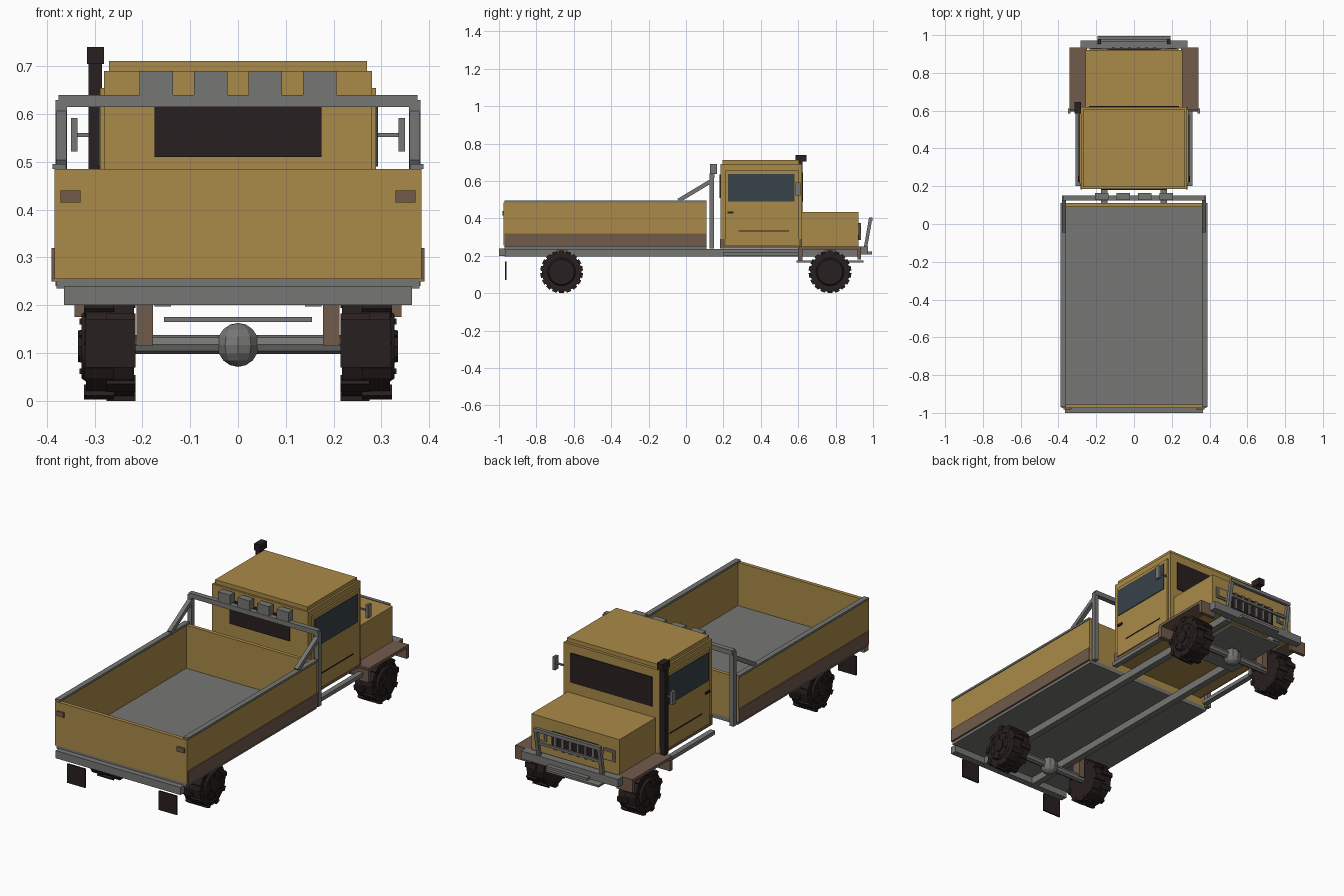
import bpy, bmesh, math
from mathutils import Matrix, Vector

if "Cube" in bpy.data.objects:
    bpy.data.objects.remove(bpy.data.objects["Cube"])


def material(name, r, g, b):
    m = bpy.data.materials.new(name)
    m.diffuse_color = (r, g, b, 1)
    m.use_nodes = True
    m.node_tree.nodes["Principled BSDF"].inputs["Base Color"].default_value = m.diffuse_color
    return m


GOLD = material("gold paint", 0.40, 0.255, 0.065)
GREY = material("grey metal", 0.18, 0.18, 0.175)
BROWN = material("brown trim", 0.165, 0.105, 0.07)
DARK = material("dark rubber", 0.022, 0.014, 0.014)
GLASS = material("blue side glass", 0.038, 0.055, 0.065)


def finish(name, bm, mat):
    bmesh.ops.recalc_face_normals(bm, faces=bm.faces)
    me = bpy.data.meshes.new(name)
    bm.to_mesh(me)
    bm.free()
    me.materials.append(mat)
    ob = bpy.data.objects.new(name, me)
    bpy.context.collection.objects.link(ob)
    return ob


def add_box(bm, x, y, z, rot=Matrix()):
    size = Matrix.Diagonal((x[1] - x[0], y[1] - y[0], z[1] - z[0], 1))
    mid = Matrix.Translation([(a[0] + a[1]) / 2 for a in (x, y, z)])
    bmesh.ops.create_cube(bm, size=1, matrix=rot @ mid @ size)


def box(name, x, y, z, mat, both=False):
    bm = bmesh.new()
    add_box(bm, x, y, z)
    if both:
        add_box(bm, (-x[1], -x[0]), y, z)
    return finish(name, bm, mat)


def centred(name, w, y, z, mat):
    return box(name, (-w, w), y, z, mat)


def add_bar(bm, a, b, t):
    a, b = Vector(a), Vector(b)
    d = b - a
    rot = Matrix.Translation((a + b) / 2) @ d.to_track_quat('Z', 'Y').to_matrix().to_4x4()
    add_box(bm, (-t, t), (-t, t), (-d.length / 2, d.length / 2), rot)


def bars(name, a, b, t, mat):
    bm = bmesh.new()
    for s in (1, -1):
        add_bar(bm, (a[0] * s, *a[1:]), (b[0] * s, *b[1:]), t)
    return finish(name, bm, mat)


def add_drum(bm, r, x0, x1, y, z, n, r2=None):
    m = Matrix.Translation(((x0 + x1) / 2, y, z)) @ Matrix.Rotation(math.pi / 2, 4, 'Y')
    bmesh.ops.create_cone(bm, cap_ends=True, segments=n, radius1=r,
                          radius2=r if r2 is None else r2, depth=x1 - x0, matrix=m)


# Cargo bed
centred("bed_floor", 0.38, (-0.97, 0.11), (0.235, 0.258), GREY)
box("bed_side", (0.365, 0.384), (-0.97, 0.11), (0.25, 0.485), GOLD, True)
box("bed_side_trim", (0.38, 0.39), (-0.97, 0.11), (0.25, 0.32), BROWN, True)
box("bed_top_rail", (0.36, 0.388), (-0.97, 0.11), (0.485, 0.496), GREY, True)
centred("tailgate", 0.384, (-0.975, -0.955), (0.255, 0.485), GOLD)
centred("headboard", 0.384, (0.09, 0.11), (0.25, 0.485), GOLD)
box("tail_light", (0.33, 0.372), (-0.982, -0.974), (0.415, 0.44), BROWN, True)
centred("rear_bumper", 0.364, (-1.0, -0.965), (0.2, 0.24), GREY)
box("mud_flap", (0.215, 0.32), (-0.968, -0.96), (0.07, 0.17), DARK, True)

# Roll bar with braces and lamps
box("roll_bar_post", (0.358, 0.382), (0.125, 0.15), (0.24, 0.63), GREY, True)
centred("roll_bar_top", 0.376, (0.125, 0.152), (0.615, 0.64), GREY)
bars("roll_bar_brace", (0.37, -0.04, 0.495), (0.37, 0.135, 0.6), 0.011, GREY)
bm = bmesh.new()
for cx in (-0.171, -0.057, 0.057, 0.171):
    add_box(bm, (cx - 0.035, cx + 0.035), (0.127, 0.165), (0.638, 0.69))
finish("roof_lamps", bm, GREY)

# Chassis
box("frame_rail", (0.14, 0.175), (-0.97, 0.93), (0.197, 0.236), GREY, True)
centred("skid_plate", 0.155, (0.59, 0.95), (0.165, 0.175), GREY)
box("side_step", (0.282, 0.31), (0.2, 0.61), (0.2, 0.22), GREY, True)

# Cab
centred("cab_body", 0.28, (0.185, 0.62), (0.24, 0.69), GOLD)
centred("cab_roof", 0.27, (0.195, 0.605), (0.69, 0.711), GOLD)
box("cab_sill", (0.275, 0.284), (0.183, 0.62), (0.24, 0.29), BROWN, True)
box("door", (0.278, 0.289), (0.212, 0.605), (0.258, 0.655), GOLD, True)
box("side_window", (0.285, 0.293), (0.225, 0.58), (0.49, 0.637), GLASS, True)
box("door_crease", (0.288, 0.291), (0.28, 0.55), (0.33, 0.336), DARK, True)
box("door_handle", (0.288, 0.297), (0.222, 0.255), (0.427, 0.437), DARK, True)
centred("rear_window", 0.175, (0.179, 0.187), (0.51, 0.635), DARK)
centred("windshield", 0.238, (0.617, 0.625), (0.49, 0.645), DARK)
box("mirror_arm", (0.285, 0.34), (0.595, 0.603), (0.552, 0.56), GREY, True)
box("mirror", (0.336, 0.35), (0.585, 0.612), (0.522, 0.592), GREY, True)
box("snorkel_pipe", (-0.313, -0.285), (0.592, 0.622), (0.25, 0.71), DARK)
box("snorkel_head", (-0.316, -0.281), (0.585, 0.645), (0.705, 0.74), DARK)

# Hood, grille and headlights
centred("hood", 0.257, (0.615, 0.922), (0.245, 0.434), GOLD)
centred("grille", 0.135, (0.92, 0.928), (0.285, 0.375), DARK)
bm = bmesh.new()
for i in range(6):
    cx = -0.11 + i * 0.044
    add_box(bm, (cx - 0.007, cx + 0.007), (0.925, 0.936), (0.285, 0.375))
finish("grille_bars", bm, GREY)
box("headlight_frame", (0.165, 0.235), (0.92, 0.928), (0.31, 0.37), GREY, True)
box("headlight_lens", (0.175, 0.225), (0.926, 0.933), (0.32, 0.36), GOLD, True)

# Fenders with drooping ends
box("fender_top", (0.25, 0.342), (0.605, 0.935), (0.235, 0.25), BROWN, True)
box("fender_rear_end", (0.25, 0.342), (0.6, 0.622), (0.175, 0.24), BROWN, True)
box("fender_front_end", (0.25, 0.342), (0.918, 0.935), (0.18, 0.24), BROWN, True)

# Front bumper and bull bar
centred("front_bumper", 0.283, (0.93, 0.972), (0.208, 0.25), GREY)
centred("winch_plate", 0.12, (0.965, 0.995), (0.208, 0.222), GREY)
bars("bull_bar_post", (0.185, 0.96, 0.245), (0.185, 0.987, 0.4), 0.009, GREY)
bm = bmesh.new()
add_bar(bm, (-0.194, 0.987, 0.395), (0.194, 0.987, 0.395), 0.009)
add_bar(bm, (-0.185, 0.973, 0.32), (0.185, 0.973, 0.32), 0.006)
finish("bull_bar_cross", bm, GREY)

# Axles, suspension and wheels
for end, wy in (("rear", -0.665), ("front", 0.77)):
    bm = bmesh.new()
    add_drum(bm, 0.02, -0.22, 0.22, wy, 0.118, 8)
    finish(end + "_axle", bm, GREY)
    bm = bmesh.new()
    bmesh.ops.create_uvsphere(bm, u_segments=10, v_segments=8, radius=0.046,
                              matrix=Matrix.Translation((0, wy, 0.117)))
    finish(end + "_differential", bm, GREY)
    box(end + "_suspension", (0.178, 0.212), (wy - 0.025, wy + 0.025), (0.115, 0.235), BROWN, True)
    for side, s in (("left", -1), ("right", 1)):
        bm = bmesh.new()
        add_drum(bm, 0.106, 0.218, 0.318, 0, 0, 18)
        add_drum(bm, 0.075, 0.318, 0.328, 0, 0, 18, 0.068)
        add_drum(bm, 0.035, 0.326, 0.335, 0, 0, 10)
        for i in range(18):
            r = Matrix.Rotation(math.tau * i / 18, 4, 'X')
            add_box(bm, (0.215, 0.275) if i % 2 else (0.26, 0.322), (-0.013, 0.013), (0.09, 0.114), r)
        for i in range(6):
            r = Matrix.Rotation(math.tau * i / 6, 4, 'X')
            add_box(bm, (0.326, 0.332), (-0.006, 0.006), (0.046, 0.058), r)
        bm.transform(Matrix.Translation((0, wy, 0.114)) @ Matrix.Diagonal((s, 1, 1, 1)))
        finish(f"{end}_{side}_wheel", bm, DARK)
